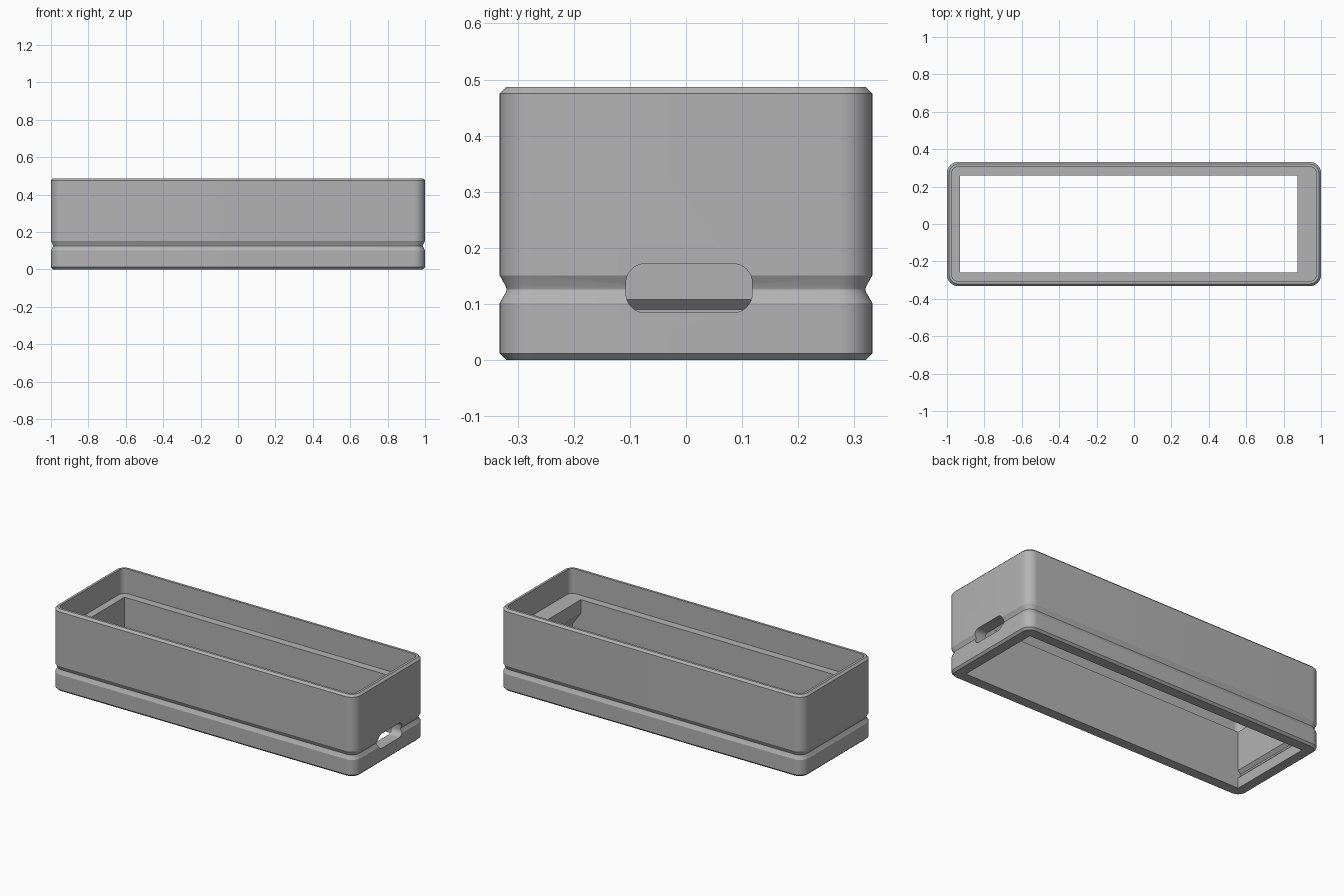
import bpy, bmesh, math
from mathutils import Vector

cube = bpy.data.objects.get("Cube")
if cube:
    bpy.data.objects.remove(cube, do_unlink=True)

HX, HY, H = 1.0, 0.332, 0.487     # half length, half width, height
RADIUS, WALL, SHELF = 0.06, 0.026, 0.34

gray = bpy.data.materials.new("plain gray")
gray.use_nodes = True
color = (0.45, 0.45, 0.45, 1)
gray.diffuse_color = color
gray.node_tree.nodes["Principled BSDF"].inputs["Base Color"].default_value = color


def rounded_rect(hx, hy, r, steps=12):
    """Counter-clockwise outline of a rounded rectangle."""
    points = []
    for quarter, (sx, sy) in enumerate([(1, 1), (-1, 1), (-1, -1), (1, -1)]):
        for i in range(steps + 1):
            a = math.pi / 2 * (quarter + i / steps)
            points.append((sx * (hx - r) + r * math.cos(a),
                           sy * (hy - r) + r * math.sin(a)))
    return points


def loft(name, rings):
    """Closed solid through a list of matching rings."""
    bm = bmesh.new()
    loops = [[bm.verts.new(p) for p in ring] for ring in rings]
    for low, high in zip(loops, loops[1:]):
        for i in range(len(low)):
            j = (i + 1) % len(low)
            bm.faces.new((low[i], low[j], high[j], high[i]))
    bm.faces.new(loops[0][::-1])
    bm.faces.new(loops[-1])
    bmesh.ops.recalc_face_normals(bm, faces=bm.faces)
    mesh = bpy.data.meshes.new(name)
    bm.to_mesh(mesh)
    bm.free()
    mesh.materials.append(gray)
    obj = bpy.data.objects.new(name, mesh)
    bpy.context.collection.objects.link(obj)
    return obj


def box_ring(inset, z):
    return [(x, y, z) for x, y in rounded_rect(HX - inset, HY - inset, RADIUS - inset)]


# Outer body: chamfered ends and a groove around the lower part
profile = [(0.012, 0), (0, 0.012), (0, 0.102), (0.011, 0.121), (0.0125, 0.126),
           (0.011, 0.131), (0, 0.151), (0, H - 0.012), (0.012, H)]
case = loft("case", [box_ring(d, z) for d, z in profile])

# Upper pocket leaves the thin rim and the shelf
pocket = loft("pocket_cutter", [box_ring(WALL, SHELF), box_ring(WALL, H + 0.1)])

# Open shaft: overhanging block at one end, shallow slot at the other
shaft_side = [(0.93, -0.1), (0.93, 0.18), (0.875, 0.26), (0.875, 0.4),
              (-0.93, 0.4), (-0.93, 0.108), (-0.948, 0.09), (-0.948, 0.08),
              (-0.93, 0.062), (-0.93, -0.1)]
shaft = loft("shaft_cutter", [[(x, y, z) for x, z in shaft_side] for y in (-0.26, 0.26)])

# Rounded port through the end wall
port_outline = rounded_rect(0.1125, 0.0435, 0.034, 8)
port = loft("port_cutter", [[(x, y + 0.0055, z + 0.128) for y, z in port_outline]
                            for x in (0.8, 1.1)])

for cutter in (pocket, shaft, port):
    cutter.hide_render = True
    cut = case.modifiers.new(cutter.name, "BOOLEAN")
    cut.operation = "DIFFERENCE"
    cut.solver = "EXACT"
    cut.object = cutter

# Bake the cuts and discard the cutters
graph = bpy.context.evaluated_depsgraph_get()
graph.update()
result = bpy.data.meshes.new_from_object(case.evaluated_get(graph))
case.modifiers.clear()
case.data = result
for cutter in (pocket, shaft, port):
    bpy.data.objects.remove(cutter, do_unlink=True)

# Smooth the rounded corners, keep the edges sharp
bpy.ops.object.select_all(action="DESELECT")
case.select_set(True)
bpy.context.view_layer.objects.active = case
bpy.ops.object.shade_smooth_by_angle(angle=math.radians(25))
